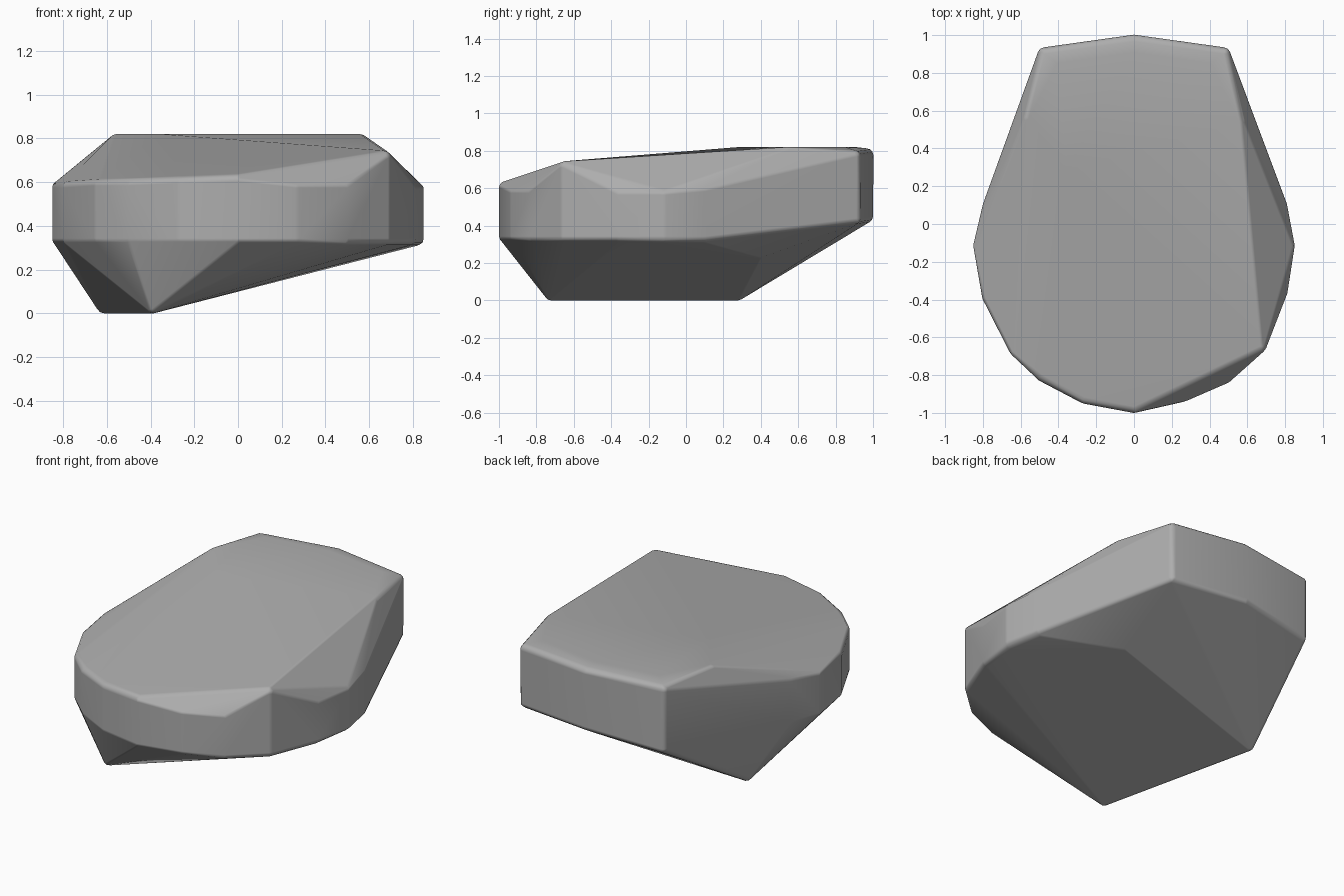
import bpy, bmesh
from mathutils import Vector, Matrix

cube = bpy.data.objects.get("Cube")
if cube:
    bpy.data.objects.remove(cube, do_unlink=True)

ROUND = 0.035            # radius of the worn edges
CENTRE = Vector((0, 0, 0.42))

# Belt of the stone: x, y, lower z, upper z
belt = [
    (0, 1.0, 0.45, 0.79), (-0.49, 0.93, 0.41, 0.78), (-0.8, 0.1, 0.35, 0.61),
    (-0.85, -0.12, 0.34, 0.58), (-0.8, -0.4, 0.34, 0.58), (-0.65, -0.69, 0.34, 0.59),
    (-0.5, -0.83, 0.34, 0.59), (-0.27, -0.95, 0.34, 0.6), (0, -1.0, 0.34, 0.61),
    (0.27, -0.94, 0.34, 0.58), (0.5, -0.84, 0.34, 0.58), (0.69, -0.67, 0.34, 0.72),
    (0.81, -0.37, 0.34, 0.57), (0.85, -0.12, 0.34, 0.57), (0.81, 0.1, 0.34, 0.59),
    (0.49, 0.93, 0.44, 0.78),
]
# Corners of the top plane and of the underside
top = [(-0.58, 0.58, 0.82), (0.58, 0.56, 0.82), (-0.38, 0.3, 0.82),
       (-0.42, 0.88, 0.82), (0.42, 0.88, 0.82), (0, 0.94, 0.82)]
underside = [(-0.4, -0.75, 0), (-0.64, 0.29, 0.01), (0.42, 0.42, 0.25)]

corners = [(x, y, z) for x, y, low, high in belt for z in (low, high)]
corners += top + underside

# Wrap a hull around a small ball at each corner to get rounded edges
bm = bmesh.new()
for corner in corners:
    p = Vector(corner)
    p -= (p - CENTRE).normalized() * ROUND
    p.z = min(max(p.z, ROUND), 0.82 - ROUND)
    bmesh.ops.create_icosphere(bm, subdivisions=2, radius=ROUND,
                               matrix=Matrix.Translation(p))
loose = bmesh.new()
for v in bm.verts:
    loose.verts.new(v.co)
bm.free()
bmesh.ops.convex_hull(loose, input=loose.verts[:])
bmesh.ops.delete(loose, geom=[v for v in loose.verts if not v.link_faces], context='VERTS')
bmesh.ops.recalc_face_normals(loose, faces=loose.faces[:])

mesh = bpy.data.meshes.new("rock")
loose.to_mesh(mesh)
loose.free()
rock = bpy.data.objects.new("rock", mesh)
bpy.context.collection.objects.link(rock)

# Plain grey stone
grey = bpy.data.materials.new("stone_grey")
grey.use_nodes = True
colour = (0.42, 0.42, 0.42, 1)
grey.diffuse_color = colour
grey.node_tree.nodes["Principled BSDF"].inputs["Base Color"].default_value = colour
mesh.materials.append(grey)

# Soft edges with flat large faces
for f in mesh.polygons:
    f.use_smooth = True
weighted = rock.modifiers.new("flat_faces", 'WEIGHTED_NORMAL')
weighted.weight = 80
